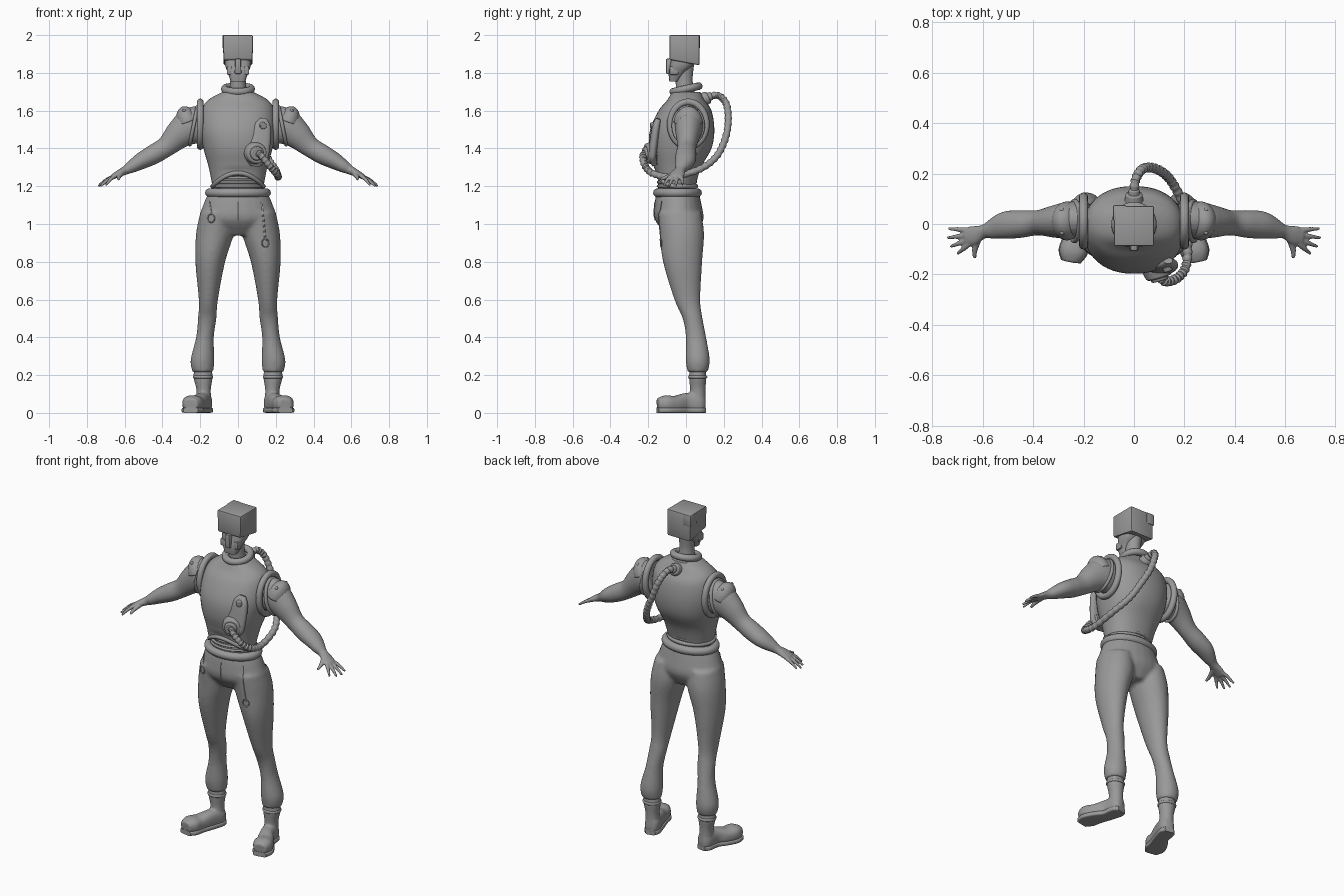
import bpy, bmesh
from math import sin, cos, pi, copysign
from mathutils import Vector

old = bpy.data.objects.get("Cube")
if old:
    bpy.data.objects.remove(old)

GREY = (0.32, 0.32, 0.32, 1)
mat = bpy.data.materials.new("plain grey")
mat.use_nodes = True
mat.diffuse_color = GREY
mat.node_tree.nodes["Principled BSDF"].inputs["Base Color"].default_value = GREY
X, Y, Z = Vector((1, 0, 0)), Vector((0, 1, 0)), Vector((0, 0, 1))


def finish(name, bm, voxel=0, smooth=4, angle=0.7):
    """Turn a bmesh into an object, optionally fused into one skin."""
    bmesh.ops.recalc_face_normals(bm, faces=bm.faces)
    mesh = bpy.data.meshes.new(name)
    bm.to_mesh(mesh)
    bm.free()
    mesh.materials.append(mat)
    for p in mesh.polygons:
        p.use_smooth = True
    mesh.set_sharp_from_angle(angle=angle)
    ob = bpy.data.objects.new(name, mesh)
    bpy.context.collection.objects.link(ob)
    if voxel:
        fuse = ob.modifiers.new("fuse", "REMESH")
        fuse.mode, fuse.voxel_size, fuse.use_smooth_shade = "VOXEL", voxel, True
        ob.modifiers.new("soften", "SMOOTH").iterations = smooth
    return ob


def spline(keys, sub, closed=False):
    """Smoothly interpolate key tuples."""
    n, out = len(keys), []
    for i in range(n if closed else n - 1):
        a, b, c, d = [Vector(keys[j % n] if closed else keys[min(max(j, 0), n - 1)])
                      for j in range(i - 1, i + 3)]
        for k in range(sub):
            t = k / sub
            out.append(b + (c - a) * (t / 2) + (a * 2 - b * 5 + c * 4 - d) * (t * t / 2)
                       + (b * 3 - a - c * 3 + d) * (t ** 3 / 2))
    return out if closed else out + [Vector(keys[-1])]


def sweep(bm, keys, ref=X, sub=5, closed=False, flat=False, power=2, seg=24, ribs=0):
    """Skin oval rings (x, y, z, radius a, radius b) along a smooth path."""
    pts = spline(keys, sub, closed)
    n, rings, side = len(pts), [], ref
    for i, p in enumerate(pts):
        nxt = pts[(i + 1) % n] if closed else pts[min(i + 1, n - 1)]
        prv = pts[i - 1] if closed else pts[max(i - 1, 0)]
        tan = Z if flat else (Vector(nxt[:3]) - Vector(prv[:3])).normalized()
        side = (side - tan * side.dot(tan)).normalized()
        other = tan.cross(side)
        grow = 1 + ribs * cos(i * pi / 2)
        ring = []
        for k in range(seg):
            c, s = cos(2 * pi * k / seg), sin(2 * pi * k / seg)
            c = copysign(abs(c) ** (2 / power), c)
            s = copysign(abs(s) ** (2 / power), s)
            ring.append(bm.verts.new(Vector(p[:3]) + side * c * p[3] * grow + other * s * p[4] * grow))
        rings.append(ring)
    for i in range(n if closed else n - 1):
        a, b = rings[i], rings[(i + 1) % n]
        for k in range(seg):
            m = (k + 1) % seg
            bm.faces.new((a[k], a[m], b[m], b[k]))
    if not closed:
        bm.faces.new(rings[0][::-1])
        bm.faces.new(rings[-1])


def part(name, keys, voxel=0, **kw):
    bm = bmesh.new()
    sweep(bm, keys, **kw)
    return finish(name, bm, voxel)


def hoop(name, place, thick, ref):
    """Closed tube through place(angle)."""
    keys = [(*place(2 * pi * k / 24), thick, thick) for k in range(24)]
    return part(name, keys, ref=ref, sub=2, closed=True, seg=12)


def disc(name, loc, normal, radius, depth, top=0.85):
    bm = bmesh.new()
    bmesh.ops.create_cone(bm, cap_ends=True, segments=32, radius1=radius,
                          radius2=radius * top, depth=depth)
    ob = finish(name, bm)
    ob.location = loc
    ob.rotation_euler = Vector(normal).to_track_quat("Z", "Y").to_euler()
    bevel = ob.modifiers.new("round", "BEVEL")
    bevel.width, bevel.segments = depth / 6, 2
    return ob


def ball(name, loc, size, cut=None):
    bm = bmesh.new()
    bmesh.ops.create_uvsphere(bm, u_segments=28, v_segments=18, radius=1)
    if cut is not None:
        bmesh.ops.bisect_plane(bm, geom=bm.verts[:] + bm.edges[:] + bm.faces[:],
                               plane_co=(0, 0, cut), plane_no=(0, 0, -1), clear_outer=True)
    bmesh.ops.scale(bm, vec=size, verts=bm.verts)
    ob = finish(name, bm)
    ob.location = loc
    return ob


def box(name, lo, hi, bevel, taper=1, lean=0):
    """Bevelled box; taper narrows the bottom, lean lifts its front edge."""
    bm = bmesh.new()
    bmesh.ops.create_cube(bm, size=1)
    lo, hi = Vector(lo), Vector(hi)
    for v in bm.verts:
        low, front = v.co.z < 0, v.co.y < 0
        v.co = Vector([l + (h - l) * (c + 0.5) for l, h, c in zip(lo, hi, v.co)])
        if low:
            v.co.x *= taper
            v.co.z += lean if front else 0
    bmesh.ops.bevel(bm, geom=bm.edges[:], offset=bevel, segments=2, affect="EDGES", profile=0.5)
    return finish(name, bm)


# Head: block skull, tapering face, nose, corner plate
box("head_block", (-.08, -.088, 1.84), (.08, .072, 2), .008, .96, .03)
part("face", [(0, -.008, 1.89, .072, .068), (0, -.025, 1.84, .068, .06),
              (0, -.05, 1.8, .054, .042), (0, -.066, 1.755, .038, .022)], flat=True, power=3.2)
box("nose", (-.014, -.106, 1.795), (.014, -.05, 1.875), .006, 1.3)
box("corner_plate", (-.083, .012, 1.93), (-.03, .075, 2), .006)
for s in (-1, 1):
    box("cheek", (s * .045 - .014, -.088, 1.79), (s * .045 + .014, -.04, 1.835), .007)
part("neck", [(0, 0, 1.68, .05, .05), (0, -.01, 1.76, .041, .045), (0, -.005, 1.86, .045, .05)], flat=True)
hoop("collar", lambda a: (.07 * cos(a), .068 * sin(a), 1.715 + .015 * sin(a)), .02, Z)

# Torso shell with an arched front hem
bm = bmesh.new()
sweep(bm, [(0, -.055, 1.2, .135, .105), (0, -.045, 1.3, .155, .125), (0, -.03, 1.4, .183, .165),
           (0, -.02, 1.5, .2, .17), (0, -.005, 1.6, .192, .14), (0, 0, 1.655, .16, .1),
           (0, 0, 1.7, .08, .075)], flat=True, power=2.25, seg=48)
for v in bm.verts:
    if v.co.z < 1.3 and v.co.y < -.055:
        v.co.z += .07 * ((v.co.y + .055) / .105) ** 2 * (1.3 - v.co.z) * 10
finish("torso", bm)
hoop("torso_hem", lambda a: (.135 * cos(a), -.055 + .107 * sin(a), 1.2 + .07 * min(0, sin(a)) ** 2), .012, Z)
part("waist", [(0, -.045, 1.12, .14, .105), (0, -.048, 1.2, .128, .1), (0, -.05, 1.29, .13, .095)], flat=True)
for i in range(3):
    hoop("waist_fold", lambda a: (.128 * cos(a), -.048 + .1 * sin(a), 1.2 + i * .022), .007, Z)

# Trousers: pelvis and both legs fused
bm = bmesh.new()
sweep(bm, [(0, -.045, 1.18, .15, .11), (0, -.042, 1.1, .185, .125), (0, -.036, 1.02, .2, .128),
           (0, -.025, .94, .11, .075)], flat=True)
for s in (-1, 1):
    leg = [(.11, -.035, 1.06, .09, .115), (.122, -.022, .95, .1, .118), (.147, -.018, .8, .079, .104),
           (.157, .007, .6, .051, .069), (.163, .035, .5, .049, .053), (.175, .053, .4, .047, .054),
           (.188, .062, .28, .063, .064), (.186, .062, .215, .055, .053)]
    sweep(bm, [(s * x, y, z, a, b) for x, y, z, a, b in leg], flat=True)
trousers = finish("trousers", bm, .01, 5)
hoop("waistband", lambda a: (.15 * cos(a), -.045 + .105 * sin(a), 1.165), .024, Z)

# Boots, arms and shoulders on both sides
for s, side in ((-1, "right"), (1, "left")):
    def flip(keys):
        return [(s * k[0], *k[1:]) for k in keys]

    bm = bmesh.new()
    sweep(bm, flip([(.185, .062, .235, .044, .042), (.185, .062, .19, .051, .046),
                    (.182, .062, .12, .038, .041), (.18, .06, .04, .042, .045)]), flat=True)
    foot = [(.172, .1, .05, .026, .04), (.178, .07, .05, .043, .055), (.195, 0, .055, .04, .05),
            (.225, -.06, .046, .05, .044), (.242, -.11, .048, .055, .045), (.25, -.15, .045, .036, .032)]
    sweep(bm, flip(foot), power=2.5)
    for v in bm.verts:
        v.co.z = max(v.co.z, .012)
    finish(side + "_boot", bm, .007, 3)
    sole = [(x, y, .014, a + .003, .014) for x, y, z, a, b in foot]
    part(side + "_sole", flip(sole), power=5)
    hoop(side + "_boot_cuff", lambda a: (s * .185 + .045 * cos(a), .062 + .042 * sin(a), .19), .009, Z)

    bm = bmesh.new()
    sweep(bm, flip([(.18, .02, 1.53, .07, .1), (.25, .015, 1.515, .075, .098), (.31, .01, 1.475, .065, .078),
                    (.38, .005, 1.41, .05, .055), (.45, 0, 1.367, .055, .052), (.51, -.005, 1.335, .054, .045),
                    (.56, -.02, 1.305, .04, .034), (.595, -.03, 1.285, .027, .024),
                    (.635, -.045, 1.265, .038, .018), (.668, -.05, 1.247, .035, .013)]), ref=Y)
    tips = [(.736, -.018, 1.207), (.74, -.055, 1.2), (.728, -.09, 1.2), (.7, -.118, 1.205)]
    for i, tip in enumerate(tips):
        root = (.652, -.025 - i * .018, 1.254)
        mid = [(r + t) / 2 for r, t in zip(root, tip)]
        sweep(bm, flip([(*root, .011, .011), (*mid[:2], mid[2] + .005, .01, .01), (*tip, .006, .006)]),
              ref=Y, seg=10)
    sweep(bm, flip([(.615, -.05, 1.27, .016, .014), (.63, -.1, 1.25, .012, .011),
                    (.632, -.135, 1.235, .007, .007)]), seg=10)
    finish(side + "_arm", bm, .005, 3)
    hoop(side + "_armhole_ring",
         lambda a: (s * .2, .012 + .095 * cos(a), 1.528 + .118 * sin(a)), .018, X)
    hoop(side + "_shoulder_seam",
         lambda a: (s * (.235 - .02 * sin(a)), .012 + .078 * cos(a), 1.52 + .1 * sin(a)), .01, X)
    pad = ball(side + "_shoulder_pad", (s * .262, .012, 1.53), (.06, .078, .097), .1)
    pad.rotation_euler.y = s * .35
    pad.modifiers.new("thickness", "SOLIDIFY").thickness = .012
    for y in (-.035, .055):
        ball(side + "_rivet", (s * .285, y, 1.6), (.009, .009, .009))

# Chest device, back socket and ribbed hose
part("device_plate", [(.095, -.165, 1.31, .03, .015), (.098, -.178, 1.36, .062, .022),
                      (.118, -.17, 1.44, .055, .022), (.13, -.158, 1.52, .043, .02),
                      (.135, -.145, 1.557, .018, .012)], power=2.6)
facing = (.3, -1, -.1)
disc("device_base", (.095, -.19, 1.375), facing, .062, .045)
disc("device_face", (.1, -.212, 1.373), facing, .04, .025)
disc("device_button", (.133, -.178, 1.52), facing, .02, .02)
disc("back_socket", (0, .105, 1.665), (0, 1, .5), .038, .035)
disc("back_nozzle", (0, .122, 1.673), (0, 1, .4), .025, .035)
hose = [(.1, -.205, 1.38), (.125, -.228, 1.36), (.17, -.215, 1.305), (.205, -.17, 1.265), (.212, -.08, 1.25),
        (.2, .06, 1.285), (.16, .15, 1.345), (.12, .2, 1.43), (.07, .223, 1.53), (.03, .215, 1.63),
        (.005, .17, 1.68), (0, .1, 1.668)]
part("hose", [(*p, .018, .018) for p in hose], sub=14, seg=14, ribs=.12)

# Trouser straps and pocket stitching laid on the front surface
bpy.context.view_layer.update()
graph = bpy.context.evaluated_depsgraph_get()


def on_front(points, name, wide):
    keys = []
    for x, z in points:
        hit, loc, *_ = trousers.ray_cast(Vector((x, -1, z)), Y, depsgraph=graph)
        if hit:
            keys.append((*loc, wide, .003))
    if len(keys) > 1:
        part(name, keys, sub=2, seg=8)


on_front([(.125 + .02 * k / 9, 1.12 - .21 * k / 9) for k in range(10)], "left_strap", .005)
on_front([(-.15 + .01 * k / 5, 1.12 - .07 * k / 5) for k in range(6)], "right_strap", .004)
for x, z in ((.145, .9), (-.142, 1.03)):
    on_front([(x + .018 * sin(k * pi / 6), z + .022 * cos(k * pi / 6)) for k in range(13)], "strap_loop", .004)
on_front([(0, 1.12 - .02 * k) for k in range(6)], "fly_seam", .003)
